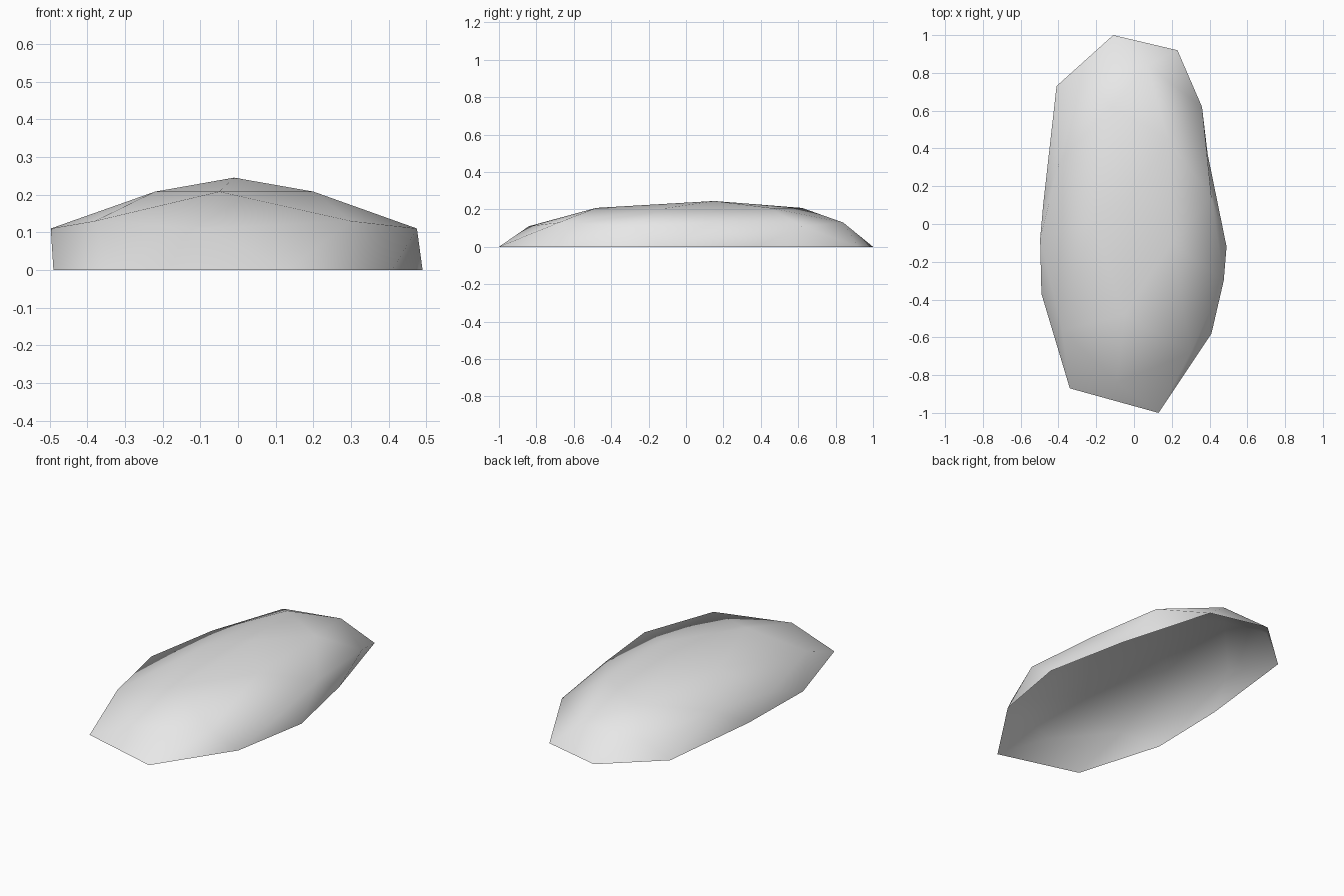
import bpy
import bmesh

cube = bpy.data.objects.get("Cube")
if cube:
    bpy.data.objects.remove(cube, do_unlink=True)

# One plain grey for the whole stone
grey = bpy.data.materials.new("light_grey")
grey.use_nodes = True
colour = (0.8, 0.8, 0.8, 1.0)
grey.diffuse_color = colour
grey.node_tree.nodes["Principled BSDF"].inputs["Base Color"].default_value = colour

# Irregular rings, clockwise from the back
RIM = [(-0.11, 1.0), (0.23, 0.92), (0.39, 0.37), (0.49, -0.12), (0.41, -0.58),
       (0.13, -1.0), (-0.34, -0.87), (-0.49, -0.37), (-0.48, 0.11), (-0.41, 0.73)]
SHOULDER = [(0.07, 0.84), (0.36, 0.62), (0.41, 0.14), (0.475, -0.30), (0.30, -0.68),
            (-0.09, -0.84), (-0.38, -0.56), (-0.497, -0.08), (-0.395, 0.33), (-0.27, 0.80)]
CROWN = [(0.18, 0.45), (0.20, -0.10), (-0.05, -0.48), (-0.22, 0.02), (-0.12, 0.62)]
HIGH, LOW = 0.13, 0.11

bm = bmesh.new()
rim = [bm.verts.new((x, y, 0)) for x, y in RIM]
shoulder = [bm.verts.new((x, y, LOW if i % 2 else HIGH)) for i, (x, y) in enumerate(SHOULDER)]
crown = [bm.verts.new((x, y, 0.208)) for x, y in CROWN]
peak = bm.verts.new((-0.01, 0.15, 0.245))

# Sides: zigzag band between the rim and the shoulder
n = len(rim)
for i in range(n):
    j = (i + 1) % n
    bm.faces.new((rim[j], rim[i], shoulder[i]))
    bm.faces.new((rim[j], shoulder[i], shoulder[j]))

# Top: shoulder to crown, then crown to peak
for k in range(len(crown)):
    before, here, after = shoulder[2 * k], shoulder[2 * k + 1], shoulder[(2 * k + 2) % n]
    following = crown[(k + 1) % len(crown)]
    bm.faces.new((here, before, crown[k]))
    bm.faces.new((after, here, crown[k]))
    bm.faces.new((after, crown[k], following))
    bm.faces.new((following, crown[k], peak))

for face in bm.faces:
    face.smooth = True

mesh = bpy.data.meshes.new("stone_shell")
bm.to_mesh(mesh)
bm.free()
mesh.materials.append(grey)
stone = bpy.data.objects.new("stone_shell", mesh)
bpy.context.collection.objects.link(stone)
